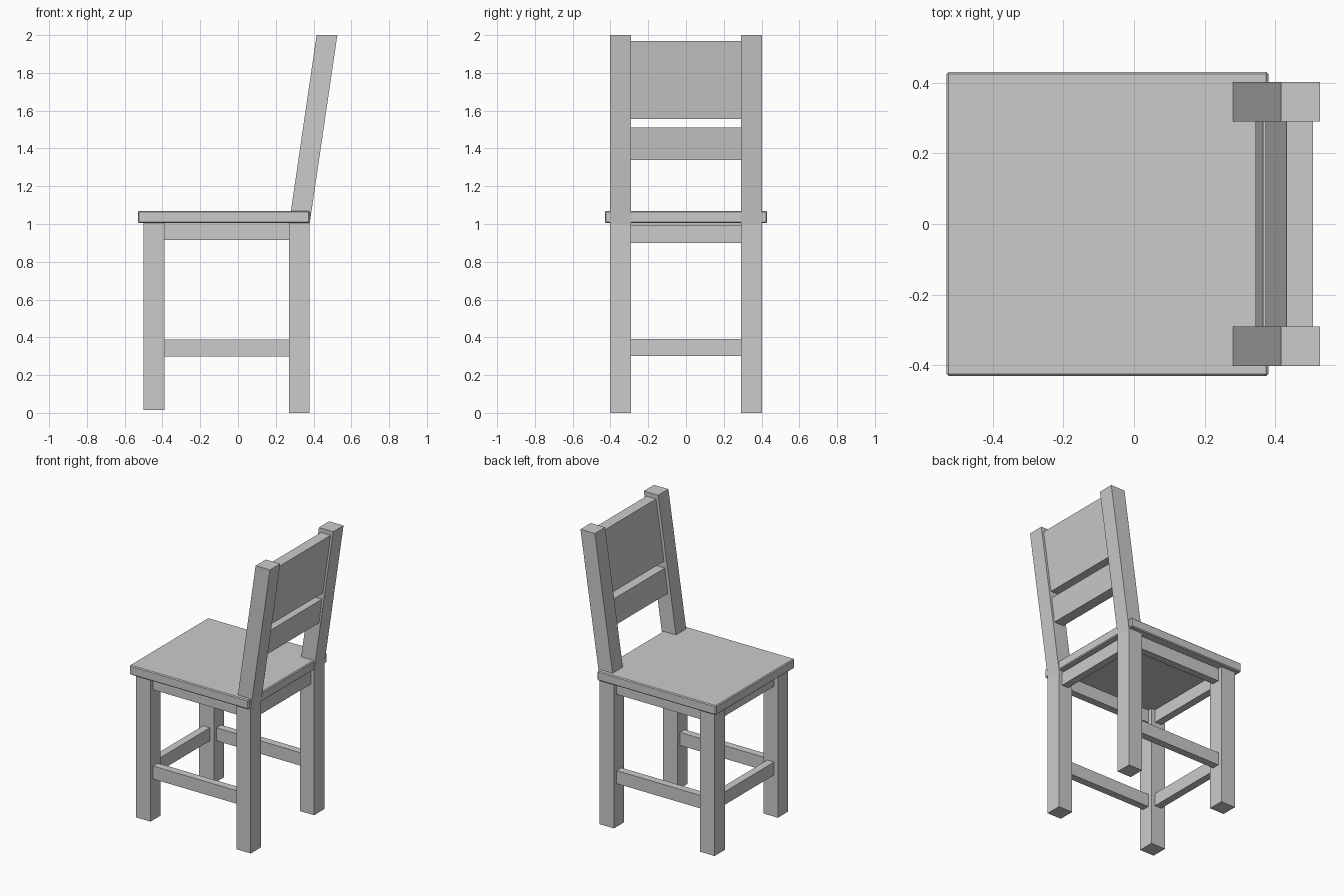
import bpy, bmesh

if "Cube" in bpy.data.objects:
    bpy.data.objects.remove(bpy.data.objects["Cube"])


def prism(name, profile, y0, y1):
    """Extrude an (x, z) profile between two y positions."""
    bm = bmesh.new()
    face = bm.faces.new([bm.verts.new((x, y0, z)) for x, z in profile])
    ext = bmesh.ops.extrude_face_region(bm, geom=[face])
    verts = [v for v in ext["geom"] if isinstance(v, bmesh.types.BMVert)]
    bmesh.ops.translate(bm, verts=verts, vec=(0, y1 - y0, 0))
    bmesh.ops.recalc_face_normals(bm, faces=bm.faces)
    mesh = bpy.data.meshes.new(name)
    bm.to_mesh(mesh)
    bm.free()
    obj = bpy.data.objects.new(name, mesh)
    bpy.context.collection.objects.link(obj)
    return obj


def box(name, x0, x1, y0, y1, z0, z1):
    return prism(name, [(x0, z0), (x1, z0), (x1, z1), (x0, z1)], y0, y1)


def slat(name, xb, xt, depth, z0, z1):
    """Leaning board between the back posts."""
    return prism(name, [(xb, z0), (xb + depth, z0), (xt + depth, z1), (xt, z1)], -INNER, INNER)


INNER, OUTER = 0.29, 0.402

# Seat board with slightly eased edges
seat = box("seat", -0.53, 0.38, -0.43, 0.43, 1.005, 1.07)
bevel = seat.modifiers.new("eased_edges", "BEVEL")
bevel.width = 0.006
bevel.segments = 1

# Legs and side rails on both sides
back_profile = [(0.27, 0), (0.379, 0), (0.379, 1.0), (0.526, 2.0), (0.416, 2.0), (0.27, 1.0)]
for s, side in ((-1, "right"), (1, "left")):
    prism(f"back_leg_{side}", back_profile, s * INNER, s * OUTER)
    box(f"front_leg_{side}", -0.5, -0.388, s * INNER, s * OUTER, 0.015, 1.005)
    box(f"side_apron_{side}", -0.388, 0.27, s * 0.32, s * 0.372, 0.915, 1.005)
    box(f"side_stretcher_{side}", -0.388, 0.27, s * 0.32, s * 0.372, 0.298, 0.388)

# Cross rails
box("front_apron", -0.47, -0.418, -INNER, INNER, 0.915, 1.005)
box("front_stretcher", -0.47, -0.418, -INNER, INNER, 0.302, 0.392)
box("back_apron", 0.302, 0.354, -INNER, INNER, 0.9, 0.992)

# Backrest boards
slat("back_panel", 0.372, 0.432, 0.074, 1.555, 1.97)
slat("back_slat", 0.343, 0.365, 0.074, 1.34, 1.51)
